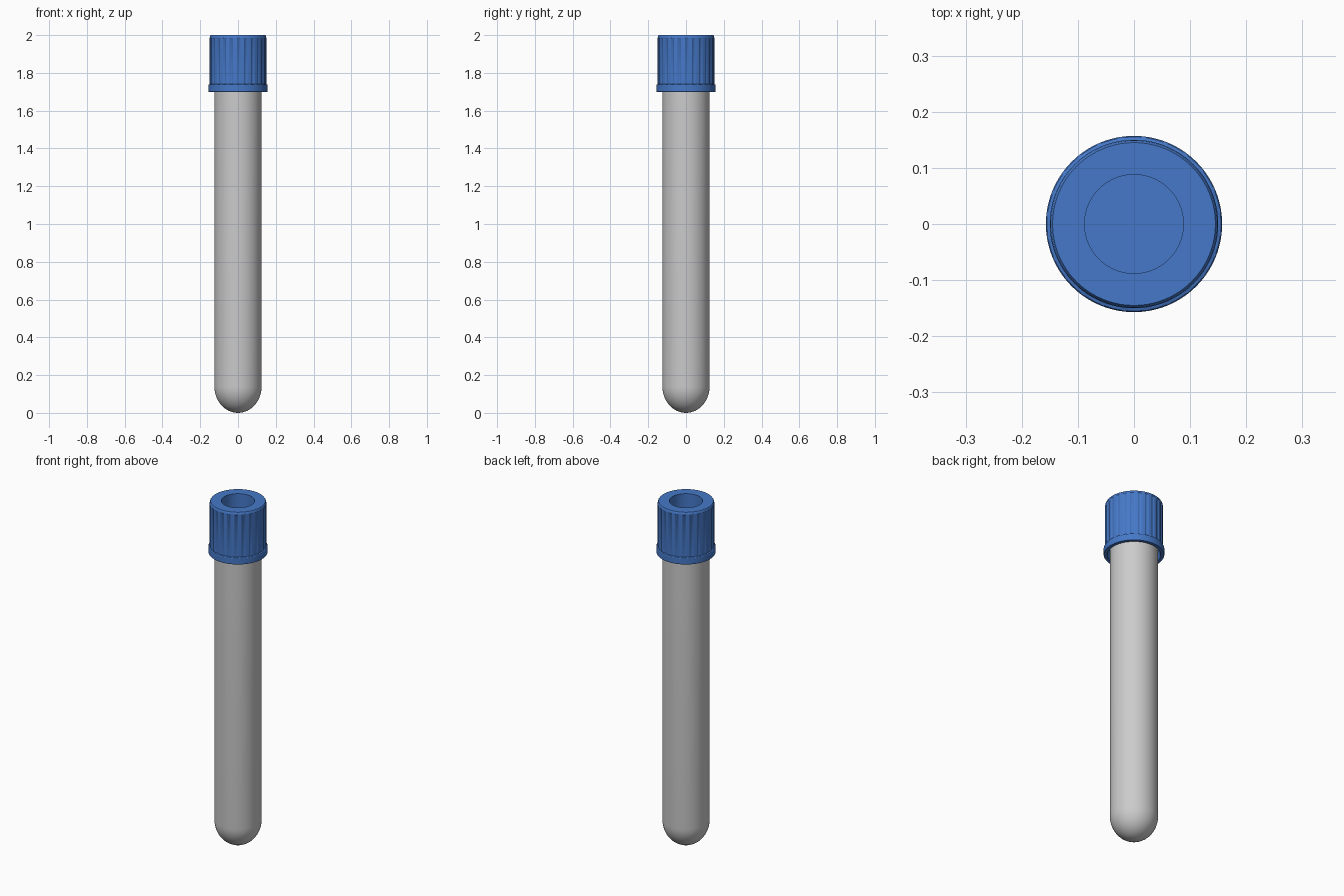
import bpy, bmesh
from math import sin, cos, pi, radians

if "Cube" in bpy.data.objects:
    bpy.data.objects.remove(bpy.data.objects["Cube"])


def lathe(name, profile, segs, color=None, groove=None):
    """Spin (r, z, grooved) points about z; grooved rings get shallow vertical flutes."""
    bm = bmesh.new()
    rings = []
    for r, z, *g in profile:
        if r == 0:
            rings.append([bm.verts.new((0, 0, z))])
            continue
        ring = []
        for i in range(segs):
            a = 2 * pi * i / segs
            rr = r - (groove if g and i % 6 in (0, 1) else 0)
            ring.append(bm.verts.new((rr * cos(a), rr * sin(a), z)))
        rings.append(ring)
    for a, b in zip(rings, rings[1:]):
        for i in range(segs):
            j = (i + 1) % segs
            if len(a) == 1:
                bm.faces.new((a[0], b[j], b[i]))
            elif len(b) == 1:
                bm.faces.new((a[i], a[j], b[0]))
            else:
                bm.faces.new((a[i], a[j], b[j], b[i]))
    bmesh.ops.recalc_face_normals(bm, faces=bm.faces)
    mesh = bpy.data.meshes.new(name)
    bm.to_mesh(mesh)
    bm.free()
    ob = bpy.data.objects.new(name, mesh)
    bpy.context.collection.objects.link(ob)
    if color:
        mat = bpy.data.materials.new(name + "_plastic")
        mat.diffuse_color = color
        mat.use_nodes = True
        mat.node_tree.nodes["Principled BSDF"].inputs["Base Color"].default_value = mat.diffuse_color
        mesh.materials.append(mat)
    bpy.ops.object.select_all(action='DESELECT')
    ob.select_set(True)
    bpy.context.view_layer.objects.active = ob
    bpy.ops.object.shade_smooth_by_angle(angle=radians(30))
    return ob


def dome(r, z0, h, n=12):
    return [(r * sin(pi / 2 * k / n) if k else 0, z0 + h * (1 - cos(pi / 2 * k / n)))
            for k in range(n + 1)]


# Round-bottomed tube with a thin wall
outer = dome(0.125, 0.0, 0.14)
inner = dome(0.112, 0.013, 0.127)[::-1]
lathe("tube", outer + [(0.125, 1.88), (0.112, 1.88)] + inner, 48)

# Fluted screw cap: skirt recess, bottom collar, grooved wall, top well
BLUE = (0.06, 0.19, 0.58, 1)
cap = [
    (0, 1.89), (0.128, 1.89), (0.128, 1.73), (0.138, 1.70),
    (0.155, 1.70), (0.157, 1.703), (0.157, 1.735), (0.155, 1.738),
    (0.150, 1.74, True), (0.150, 1.982, True),
    (0.150, 1.986), (0.1485, 1.995), (0.145, 2.0),
    (0.088, 2.0), (0.088, 1.90), (0, 1.90),
]
lathe("cap", cap, 144, BLUE, groove=0.004)
